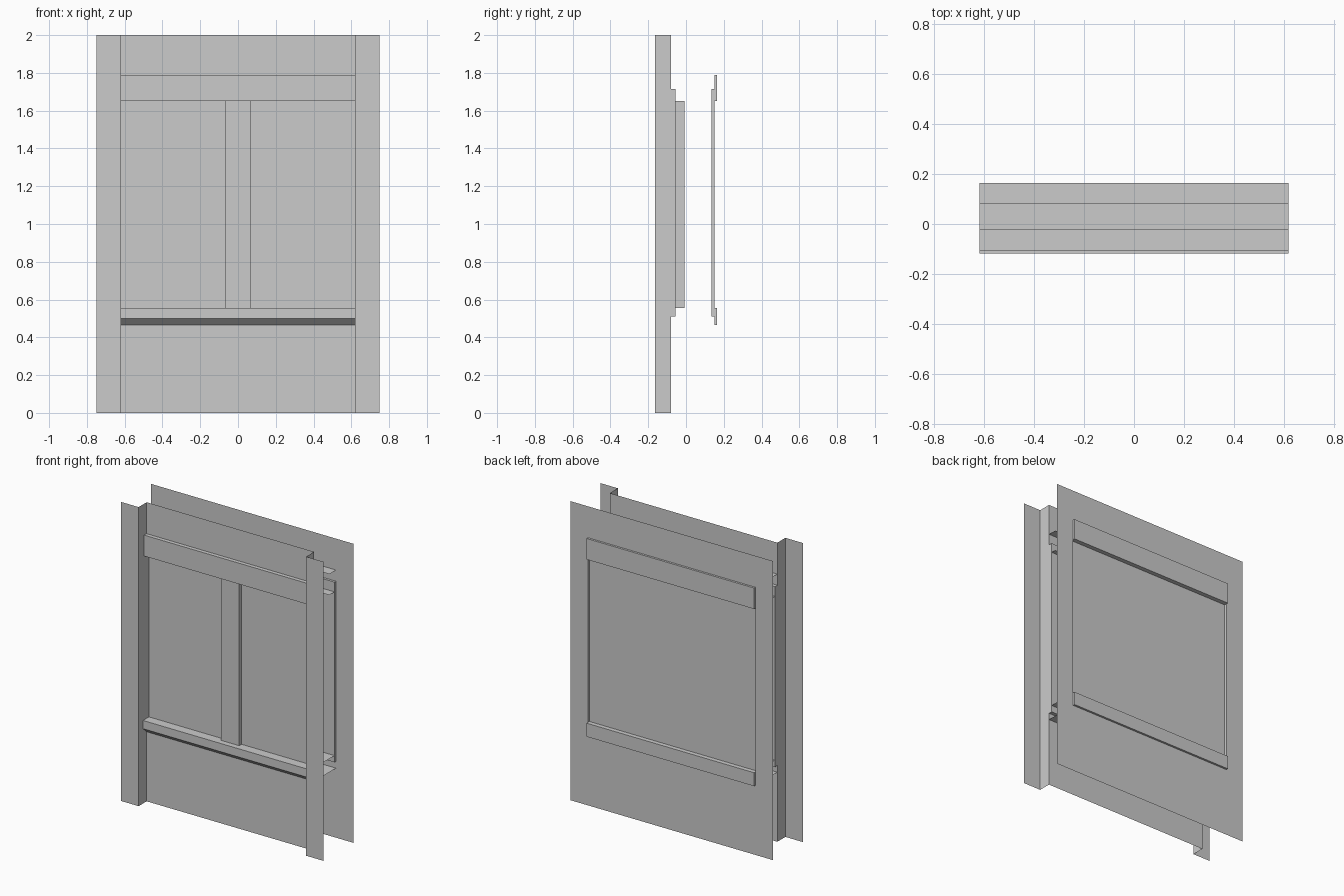
import bpy

if "Cube" in bpy.data.objects:
    bpy.data.objects.remove(bpy.data.objects["Cube"])


def mesh(name, verts, faces):
    me = bpy.data.meshes.new(name)
    me.from_pydata(verts, [], faces)
    me.update()
    ob = bpy.data.objects.new(name, me)
    bpy.context.collection.objects.link(ob)
    return ob


def sheet(name, profile, lo, hi, axis='x', closed=False):
    """Sweep an open or closed profile along one axis as a thin sheet.
    axis x: profile is (y, z); axis z: profile is (x, y); axis y: profile is (x, z)."""
    place = {'x': lambda p, t: (t, p[0], p[1]),
             'y': lambda p, t: (p[0], t, p[1]),
             'z': lambda p, t: (p[0], p[1], t)}[axis]
    n = len(profile)
    verts = [place(p, t) for t in (lo, hi) for p in profile]
    faces = [(i, (i + 1) % n, n + (i + 1) % n, n + i)
             for i in range(n if closed else n - 1)]
    return mesh(name, verts, faces)


W, IN, H = 0.75, 0.62, 2.0              # outer half width, inner half width, height
FRONT, WALL, BACK, REAR = -0.165, -0.08, 0.151, 0.165
OPEN_LO, OPEN_HI = 0.51, 1.715          # window opening
TRIM_LO, SILL, HEAD, TRIM_HI = 0.465, 0.555, 1.65, 1.79

# Front pilasters: face plus inner return
for s, side in ((-1, "left"), (1, "right")):
    sheet("pilaster_" + side, [(s * W, FRONT), (s * IN, FRONT), (s * IN, WALL)], 0, H, 'z')

# Front wall above and below the opening
for name, a, b in (("lower", 0, OPEN_LO), ("upper", OPEN_HI, H)):
    sheet("front_wall_" + name, [(WALL, a), (WALL, b)], -IN, IN)

# Back wall: ring of four faces around the opening
outer = [(-W, 0), (W, 0), (W, H), (-W, H)]
inner = [(-IN, OPEN_LO), (IN, OPEN_LO), (IN, OPEN_HI), (-IN, OPEN_HI)]
mesh("back_wall", [(x, BACK, z) for x, z in outer + inner],
     [(i, (i + 1) % 4, 4 + (i + 1) % 4, 4 + i) for i in range(4)])

# Recessed panes with their jambs
for name, wall, pane in (("front", WALL, -0.055), ("back", BACK, 0.135)):
    sheet(name + "_jamb", inner, wall, pane, 'y', closed=True)
    mesh(name + "_pane", [(x, pane, z) for x, z in inner], [(0, 1, 2, 3)])

# Centre mullion, passing through the front pane
sheet("mullion", [(-0.07, WALL), (0.065, WALL), (0.065, -0.007), (-0.07, -0.007)],
      SILL, HEAD, 'z', closed=True)

# Head trims (front and back) and the through sill with a chamfered nose
sheet("head_trim_front", [(-0.02, TRIM_HI), (-0.106, TRIM_HI), (-0.106, HEAD), (-0.02, HEAD)], -IN, IN)
sheet("head_trim_back", [(0.08, TRIM_HI), (REAR, TRIM_HI), (REAR, HEAD), (0.08, HEAD)], -IN, IN)
sheet("sill", [(-0.118, SILL), (REAR, SILL), (REAR, TRIM_LO), (WALL, TRIM_LO), (-0.118, 0.50)],
      -IN, IN, closed=True)

# End caps on the parts of the trims that stand proud of the back wall
for s in (-1, 1):
    for name, a, b in (("sill", TRIM_LO, SILL), ("head", HEAD, TRIM_HI)):
        sheet(name + "_end_cap", [(s * IN, BACK), (s * IN, REAR)], a, b, 'z')
